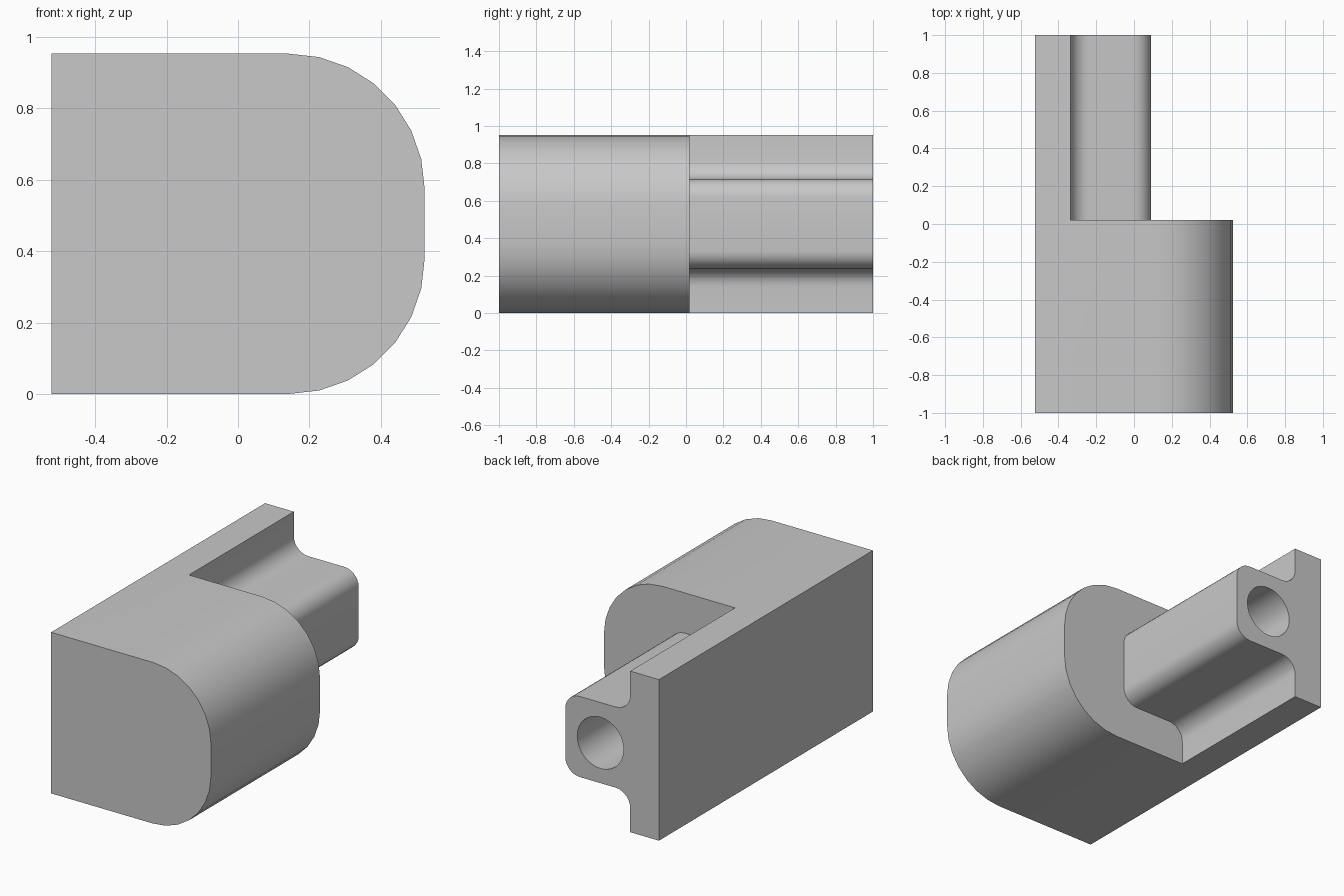
import bpy
import bmesh
from math import cos, sin, pi, radians

W, H, STEP = 0.523, 0.953, 0.02      # half width, height, y of the shoulder
MID = H / 2

cube = bpy.data.objects.get("Cube")
if cube:
    bpy.data.objects.remove(cube, do_unlink=True)

grey = bpy.data.materials.new("light_grey")
grey.use_nodes = True
colour = (0.58, 0.58, 0.58, 1)
grey.diffuse_color = colour
grey.node_tree.nodes["Principled BSDF"].inputs["Base Color"].default_value = colour


def arc(cx, cz, r, start, end, n=7):
    """Points of a circular arc, angles in degrees."""
    angles = [radians(start + (end - start) * i / n) for i in range(n + 1)]
    return [(cx + r * cos(a), cz + r * sin(a)) for a in angles]


def extrude(name, profile, y0, y1):
    """Solid made by sweeping an x-z profile along y."""
    bm = bmesh.new()
    face = bm.faces.new([bm.verts.new((x, y0, z)) for x, z in profile])
    swept = bmesh.ops.extrude_face_region(bm, geom=[face])["geom"]
    verts = [v for v in swept if isinstance(v, bmesh.types.BMVert)]
    bmesh.ops.translate(bm, vec=(0, y1 - y0, 0), verts=verts)
    bmesh.ops.recalc_face_normals(bm, faces=bm.faces)
    mesh = bpy.data.meshes.new(name)
    bm.to_mesh(mesh)
    bm.free()
    mesh.materials.append(grey)
    obj = bpy.data.objects.new(name, mesh)
    bpy.context.collection.objects.link(obj)
    return obj


def combine(target, other, operation):
    """Apply a boolean and remove the used operand."""
    mod = target.modifiers.new(operation.lower(), "BOOLEAN")
    mod.operation, mod.object, mod.solver = operation, other, "EXACT"
    bpy.context.view_layer.objects.active = target
    bpy.ops.object.modifier_apply(modifier=mod.name)
    bpy.data.objects.remove(other, do_unlink=True)


def mirrored(upper):
    """Complete an upper half profile with its reflection below mid height."""
    return upper + [(x, H - z) for x, z in reversed(upper)]


# Front body with two large rounded edges
R = 0.38
body = extrude("bracket_body",
               mirrored([(-W, H)] + arc(W - R, H - R, R, 90, 0)), -1, STEP)

# Rear plate with a filleted rib, reaching into the body
plate_x, rib_x, rib_top, r = -0.335, 0.09, 0.715, 0.095
rail = extrude("rear_rail",
               mirrored([(-W, H), (plate_x, H)]
                        + arc(plate_x + r, rib_top + r, r, 180, 270)
                        + arc(rib_x - r, rib_top - r, r, 90, 0)), -0.4, 1)
combine(body, rail, "UNION")

# Round bore along the rib
bore = extrude("bore_cutter", arc(-0.14, MID, 0.152, 0, 360, 32)[:-1], STEP, 1.1)
bore.hide_render = True
combine(body, bore, "DIFFERENCE")

# Smooth curves, crisp edges
bpy.ops.object.select_all(action="DESELECT")
body.select_set(True)
bpy.context.view_layer.objects.active = body
bpy.ops.object.shade_smooth_by_angle(angle=radians(30))
